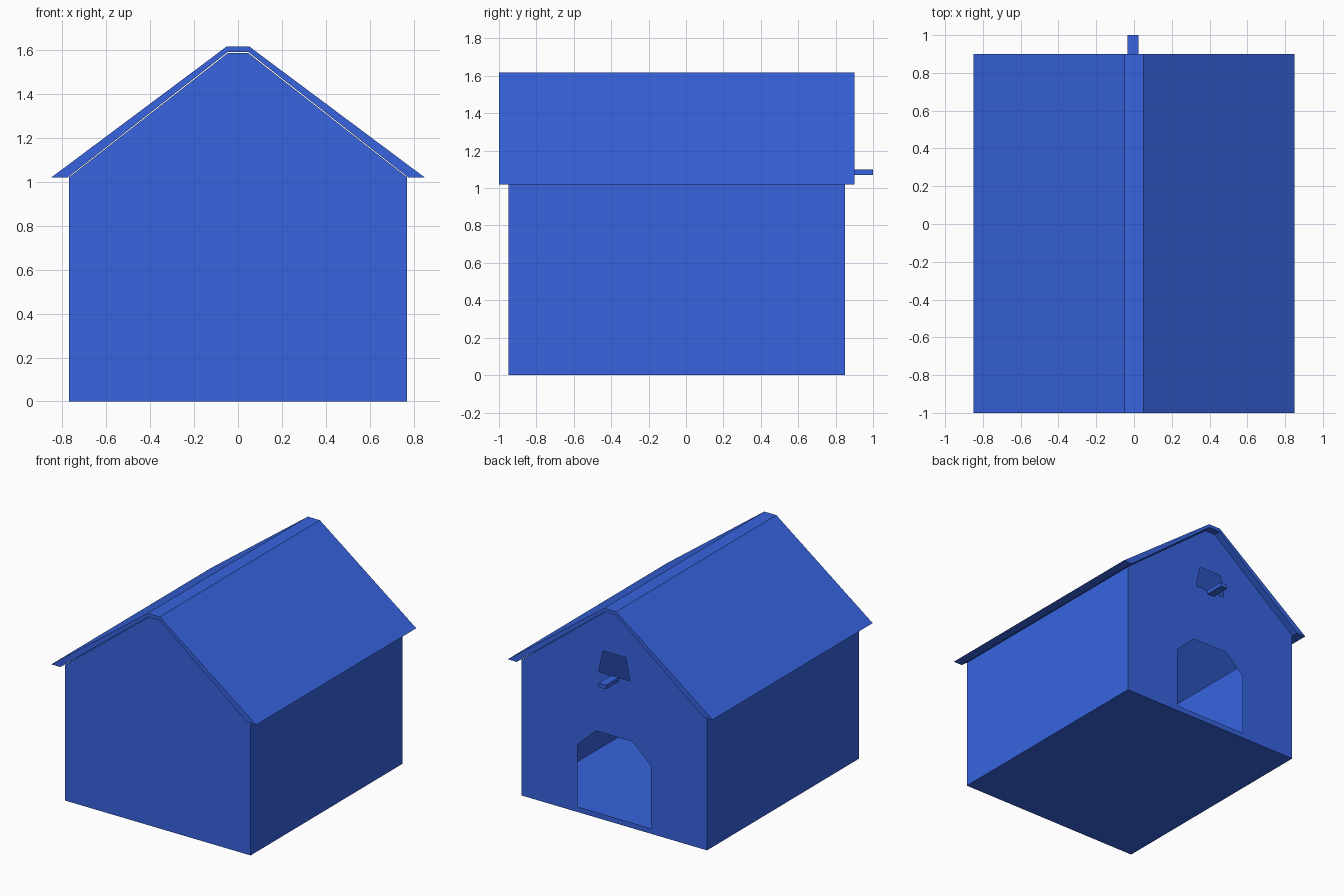
import bpy, bmesh

if "Cube" in bpy.data.objects:
    bpy.data.objects.remove(bpy.data.objects["Cube"])

blue = bpy.data.materials.new("blue_paint")
blue.diffuse_color = (0.038, 0.127, 0.74, 1)
blue.use_nodes = True
blue.node_tree.nodes["Principled BSDF"].inputs["Base Color"].default_value = blue.diffuse_color


def mirror(half):
    """Close a right-hand half profile (bottom to top) by mirroring it in x."""
    return half + [(-x, z) for x, z in reversed(half)]


def ring(bm, profile, y):
    """Closed loop of vertices and edges in a plane of constant y."""
    vs = [bm.verts.new((x, y, z)) for x, z in profile]
    es = [bm.edges.new((vs[i], vs[(i + 1) % len(vs)])) for i in range(len(vs))]
    return vs, es


def extruded(name, profile, y0, y1, back_holes=()):
    """Closed shell along y, with optional openings in the back face."""
    bm = bmesh.new()
    front, front_edges = ring(bm, profile, y0)
    back, back_edges = ring(bm, profile, y1)
    n = len(profile)
    for i in range(n):
        j = (i + 1) % n
        bm.faces.new((front[i], front[j], back[j], back[i]))
    bm.faces.new(front)
    if back_holes:
        for hole in back_holes:
            back_edges += ring(bm, hole, y1)[1]
        bmesh.ops.triangle_fill(bm, edges=back_edges, use_beauty=True, normal=(0, 1, 0))
    else:
        bm.faces.new(back)
    bmesh.ops.recalc_face_normals(bm, faces=bm.faces[:])
    mesh = bpy.data.meshes.new(name)
    bm.to_mesh(mesh)
    bm.free()
    mesh.materials.append(blue)
    obj = bpy.data.objects.new(name, mesh)
    bpy.context.collection.objects.link(obj)
    return obj


# Hollow thin-walled body with arched doorway and small gable opening
doorway = mirror([(0.305, 0.04), (0.305, 0.507), (0.152, 0.65)])
gable_window = mirror([(0.13, 1.10), (0.095, 1.267)])
walls = mirror([(0.77, 0), (0.77, 1.02), (0.045, 1.587)])
extruded("house_walls", walls, -0.95, 0.85, [doorway, gable_window])

# Roof slab with flat ridge and level eaves, slightly clear of the walls
roof = [(-0.85, 1.02), (-0.05, 1.617), (0.05, 1.617), (0.85, 1.02),
        (0.775, 1.02), (0.047, 1.591), (-0.047, 1.591), (-0.775, 1.02)]
extruded("roof", roof, -1.0, 0.9)

# Perch below the gable opening
perch = [(-0.035, 1.07), (0.025, 1.07), (0.025, 1.10), (-0.035, 1.10)]
extruded("perch", perch, 0.85, 1.0)
